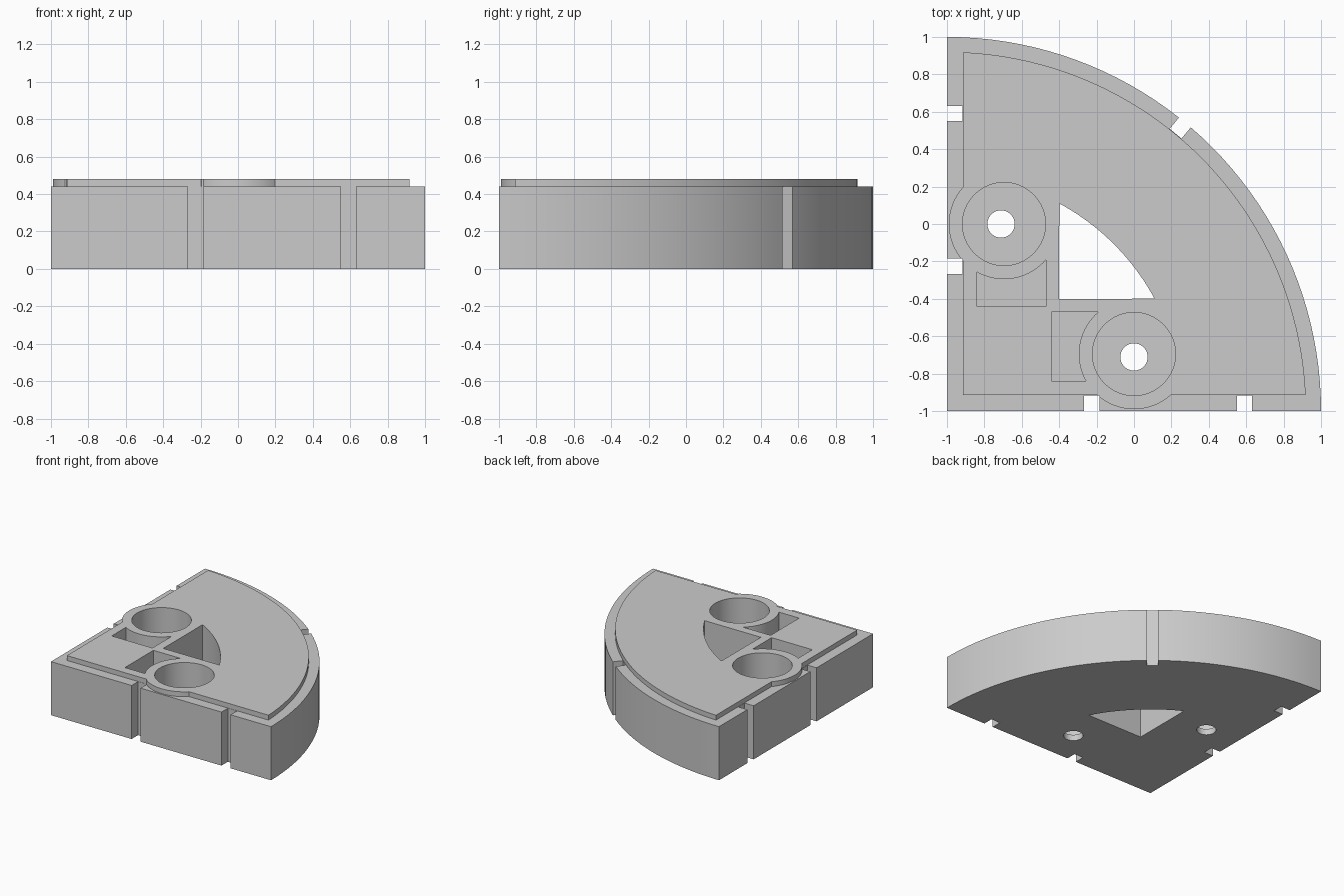
import bpy, bmesh
from math import cos, sin, radians, degrees, acos, asin, pi

if "Cube" in bpy.data.objects:
    bpy.data.objects.remove(bpy.data.objects["Cube"], do_unlink=True)

grey = bpy.data.materials.new("plain grey")
grey.use_nodes = True
colour = (0.6, 0.6, 0.6, 1)
grey.diffuse_color = colour
grey.node_tree.nodes["Principled BSDF"].inputs["Base Color"].default_value = colour

BODY_TOP, TOP, FLOOR = 0.44, 0.48, 0.05
EDGE = -0.915                     # straight edges of the raised plate
BOSS = -0.695                     # boss centre, distance from the middle
BOSS_R, BORE_R = 0.295, 0.222


def arc(cx, cy, r, a0, a1, n):
    """Points along an arc, angles in degrees."""
    return [(cx + r * cos(radians(a0 + (a1 - a0) * i / n)),
             cy + r * sin(radians(a0 + (a1 - a0) * i / n))) for i in range(n + 1)]


def circle(cx, cy, r, n=64):
    return arc(cx, cy, r, 0, 360, n)[:-1]


def swap(points):
    """Mirror a profile across the diagonal."""
    return [(y, x) for x, y in reversed(points)]


def prism(name, points, z0, z1):
    bm = bmesh.new()
    face = bm.faces.new([bm.verts.new((x, y, z0)) for x, y in points])
    new = bmesh.ops.extrude_face_region(bm, geom=[face])["geom"]
    verts = [v for v in new if isinstance(v, bmesh.types.BMVert)]
    bmesh.ops.translate(bm, verts=verts, vec=(0, 0, z1 - z0))
    bmesh.ops.recalc_face_normals(bm, faces=bm.faces)
    mesh = bpy.data.meshes.new(name)
    bm.to_mesh(mesh)
    bm.free()
    mesh.materials.append(grey)
    ob = bpy.data.objects.new(name, mesh)
    bpy.context.collection.objects.link(ob)
    return ob


def combine(target, other, operation):
    mod = target.modifiers.new(operation.lower(), "BOOLEAN")
    mod.operation, mod.solver, mod.object = operation, "EXACT", other
    bpy.context.view_layer.objects.active = target
    bpy.ops.object.modifier_apply(modifier=mod.name)
    bpy.data.objects.remove(other, do_unlink=True)


def cut(points, z0=-0.1, z1=0.6):
    combine(base, prism("cutter", points, z0, z1), "DIFFERENCE")


# Quarter-round body
base = prism("quarter_round_base", [(-1, -1)] + arc(-1, -1, 2, 0, 90, 40), 0, BODY_TOP)

# Raised plate, its straight edges bulging around the two bosses
a = degrees(asin((EDGE - BOSS) / BOSS_R))
bulge = arc(0, BOSS, BOSS_R, -180 - a, a, 24)
inset = 1 + EDGE
end = degrees(asin(inset / 1.92))
rim = arc(-1, -1, 1.92, end, 90 - end, 40)
plate = prism("raised_plate", [(EDGE, EDGE)] + bulge + rim + swap(bulge), 0.3, TOP)
combine(base, plate, "UNION")

# Triangular window with a curved long side, open right through
corner = degrees(acos(1.11 / 1.262))
cut([(-0.4, -0.4)] + arc(-1, -1, 1.262, corner, 90 - corner, 20))

# Features repeated on both straight sides
t0 = degrees(pi - asin(0.225 / BOSS_R))
t1 = degrees(pi + asin(0.145 / BOSS_R))
pocket = [(-0.44, -0.84), (-0.44, -0.47)] + arc(0, BOSS, BOSS_R, t0, t1, 16)
notches = [[(x, -1.1), (x + 0.082, -1.1), (x + 0.082, -0.917), (x, -0.917)]
           for x in (-0.267, 0.55)]
for side in (list, swap):
    cut(side(circle(0, BOSS, BORE_R)), FLOOR)          # boss bore
    cut(side(circle(0, -0.711, 0.073, 32)))            # screw hole
    cut(side(pocket), FLOOR)                           # pocket beside boss
    for notch in notches:                              # edge slots
        cut(side(notch))

# Slot in the curved edge
t = radians(50.5)
cut([(-1 + r * cos(t) - w * sin(t), -1 + r * sin(t) + w * cos(t))
     for r, w in ((1.922, -0.041), (2.1, -0.041), (2.1, 0.041), (1.922, 0.041))])

bpy.ops.object.select_all(action="DESELECT")
base.select_set(True)
bpy.context.view_layer.objects.active = base
bpy.ops.object.shade_smooth_by_angle(angle=radians(20))
